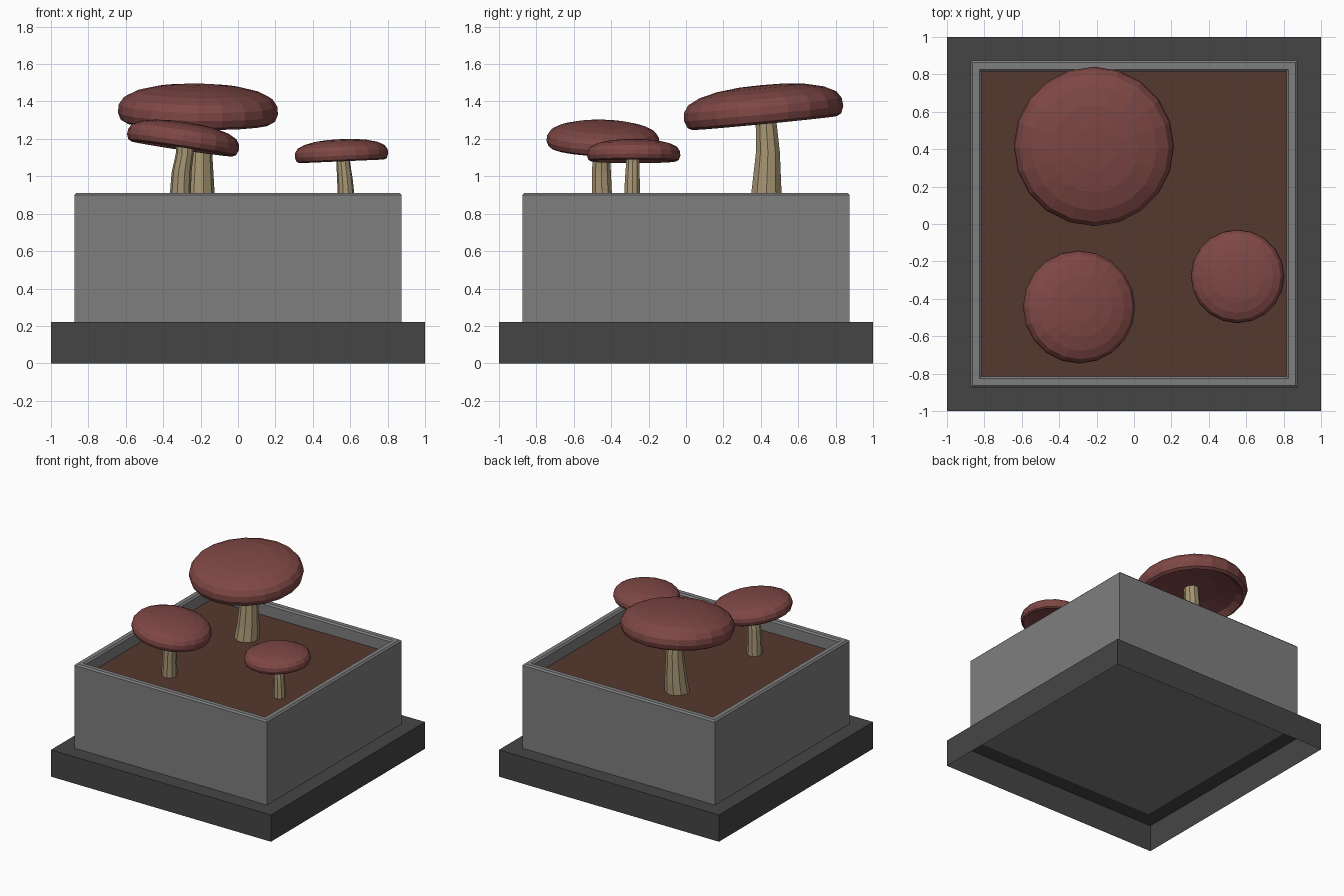
import bpy, bmesh, math

if "Cube" in bpy.data.objects:
    bpy.data.objects.remove(bpy.data.objects["Cube"])


def material(name, rgb):
    m = bpy.data.materials.new(name)
    m.diffuse_color = (*rgb, 1)
    m.use_nodes = True
    m.node_tree.nodes["Principled BSDF"].inputs["Base Color"].default_value = m.diffuse_color
    return m


def loft(name, rings, sides, mat, phase=0.0, cap_start=False, cap_end=False):
    """Skin a list of (cx, cy, z, radius) rings, flat shaded."""
    bm = bmesh.new()
    loops = []
    for cx, cy, z, r in rings:
        loops.append([bm.verts.new((cx + r * math.cos(phase + math.tau * j / sides),
                                    cy + r * math.sin(phase + math.tau * j / sides), z))
                      for j in range(sides)])
    for a, b in zip(loops, loops[1:]):
        for j in range(sides):
            k = (j + 1) % sides
            bm.faces.new((a[j], a[k], b[k], b[j]))
    if cap_start:
        bm.faces.new(loops[0][::-1])
    if cap_end:
        bm.faces.new(loops[-1])
    bmesh.ops.remove_doubles(bm, verts=bm.verts, dist=1e-5)
    me = bpy.data.meshes.new(name)
    bm.to_mesh(me)
    bm.free()
    me.materials.append(mat)
    ob = bpy.data.objects.new(name, me)
    bpy.context.collection.objects.link(ob)
    return ob


def square_loft(name, profile, mat, **kw):
    """Square part from (half_width, z) steps."""
    rings = [(0, 0, z, h * math.sqrt(2)) for h, z in profile]
    return loft(name, rings, 4, mat, math.pi / 4, **kw)


dark = material("dark_stone", (0.06, 0.06, 0.06))
grey = material("grey_stone", (0.21, 0.21, 0.21))
earth = material("earth", (0.09, 0.04, 0.027))
red = material("cap_red", (0.21, 0.064, 0.06))
cream = material("stem_cream", (0.38, 0.30, 0.17))

# Plinth: open underneath, with a ledge around the planter
square_loft("plinth", [(1, 0), (1, 0.22), (0.875, 0.22)], dark)

# Planter box with a bevelled rim, and its soil
square_loft("planter_box", [(0.875, 0.22), (0.875, 0.90), (0.863, 0.912), (0.827, 0.912),
                            (0.815, 0.90), (0.815, 0.81)], grey, cap_start=True)
square_loft("soil", [(0.815, 0.81)], earth, cap_end=True)

# Cap profile (radius, height) at unit radius: hollow underside, curled rim, low dome
CAP = [(0, 0.17), (0.45, 0.15), (0.80, 0.08), (0.91, 0.0), (0.965, 0.03), (1.0, 0.12),
       (0.99, 0.22), (0.93, 0.31), (0.78, 0.385), (0.55, 0.44), (0.28, 0.468), (0, 0.475)]


def mushroom(name, centre, radius, tilt, stem):
    cap = loft(name + "_cap", [(0, 0, h * radius, r * radius) for r, h in CAP], 20, red)
    cap.location = centre
    cap.rotation_euler = [math.radians(a) for a in tilt] + [0]
    loft(name + "_stem", stem, 10, cream, cap_start=True, cap_end=True)


# Three mushrooms: cap centre, radius, tilt, then stem rings (x, y, z, radius)
mushroom("large_mushroom", (-0.215, 0.42, 1.285), 0.428, (5.5, 0.8),
         [(-0.215, 0.42, 0.80, 0.095), (-0.21, 0.43, 0.91, 0.085),
          (-0.205, 0.438, 1.13, 0.067), (-0.208, 0.43, 1.26, 0.060), (-0.21, 0.42, 1.38, 0.057)])
mushroom("medium_mushroom", (-0.30, -0.445, 1.147), 0.302, (-1.5, 8.5),
         [(-0.31, -0.448, 0.80, 0.060), (-0.307, -0.45, 0.92, 0.056),
          (-0.302, -0.452, 1.02, 0.053), (-0.285, -0.453, 1.12, 0.048), (-0.28, -0.45, 1.22, 0.046)])
mushroom("small_mushroom", (0.555, -0.28, 1.08), 0.25, (0, -2.5),
         [(0.578, -0.287, 0.80, 0.048), (0.576, -0.287, 0.92, 0.044),
          (0.572, -0.287, 0.98, 0.042), (0.563, -0.285, 1.07, 0.037), (0.56, -0.283, 1.14, 0.036)])
